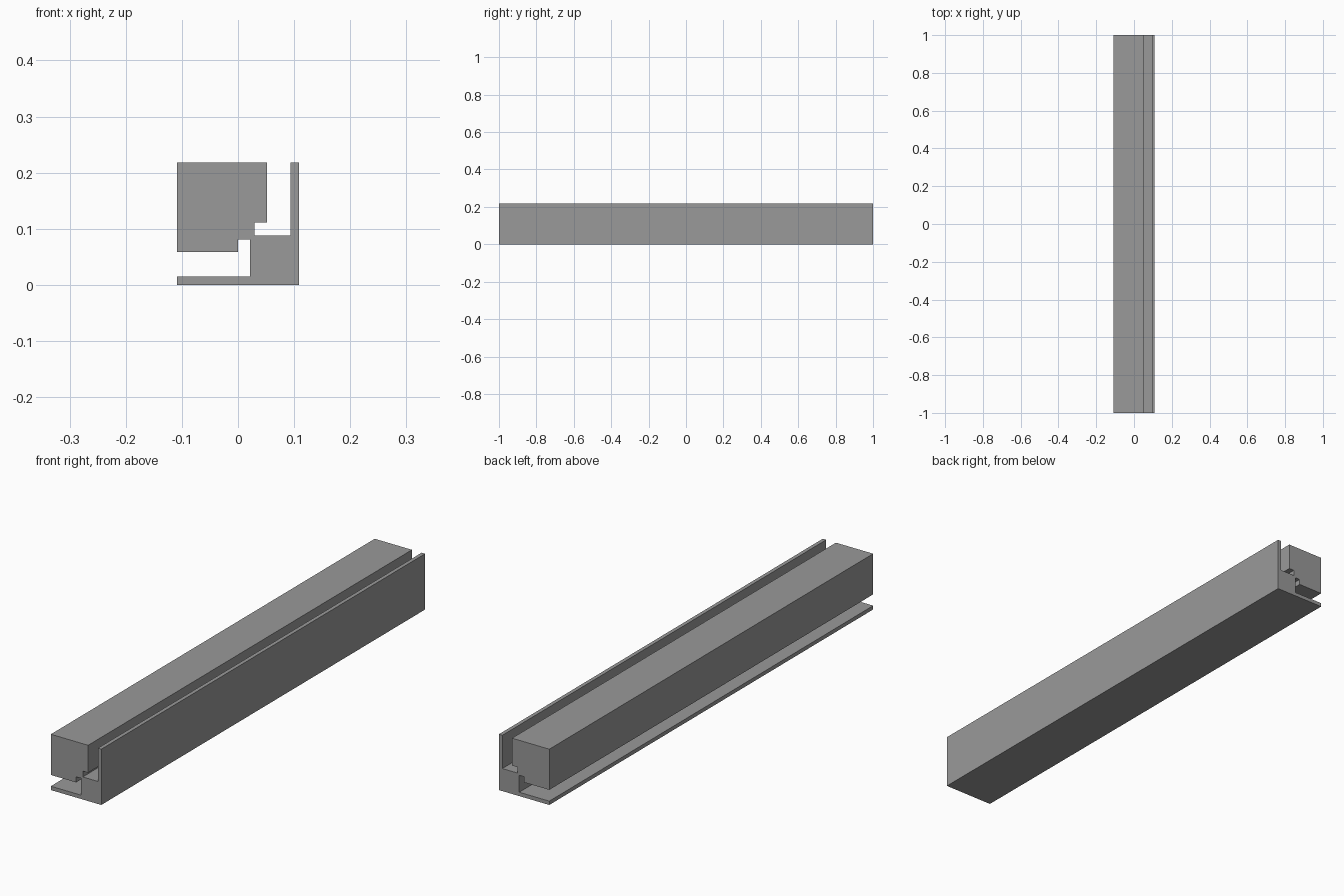
import bpy
import bmesh

if "Cube" in bpy.data.objects:
    bpy.data.objects.remove(bpy.data.objects["Cube"])

LENGTH = 2.0
H = 0.109  # half width of the section

# Cross-section (x, z), counter-clockwise seen from the front
profile = [
    (-H, 0.0), (H, 0.0), (H, 0.218),            # base and outer wall
    (0.094, 0.218), (0.094, 0.088),             # upright slot
    (0.029, 0.088), (0.029, 0.111), (0.052, 0.111),
    (0.052, 0.218), (-H, 0.218), (-H, 0.059),   # main block
    (0.0, 0.059), (0.0, 0.081), (0.021, 0.081), # sideways slot
    (0.021, 0.015), (-H, 0.015),
]

grey = bpy.data.materials.new("mid grey")
grey.diffuse_color = (0.32, 0.32, 0.32, 1.0)
grey.use_nodes = True
grey.node_tree.nodes["Principled BSDF"].inputs["Base Color"].default_value = grey.diffuse_color

# Slotted rail: section extruded along y
bm = bmesh.new()
front = bm.faces.new([bm.verts.new((x, -LENGTH / 2, z)) for x, z in profile])
extruded = bmesh.ops.extrude_face_region(bm, geom=[front], use_keep_orig=True)
back_verts = [g for g in extruded["geom"] if isinstance(g, bmesh.types.BMVert)]
bmesh.ops.translate(bm, verts=back_verts, vec=(0, LENGTH, 0))
bmesh.ops.recalc_face_normals(bm, faces=bm.faces)

mesh = bpy.data.meshes.new("slotted_rail")
bm.to_mesh(mesh)
bm.free()
mesh.materials.append(grey)
rail = bpy.data.objects.new("slotted_rail", mesh)
bpy.context.collection.objects.link(rail)
